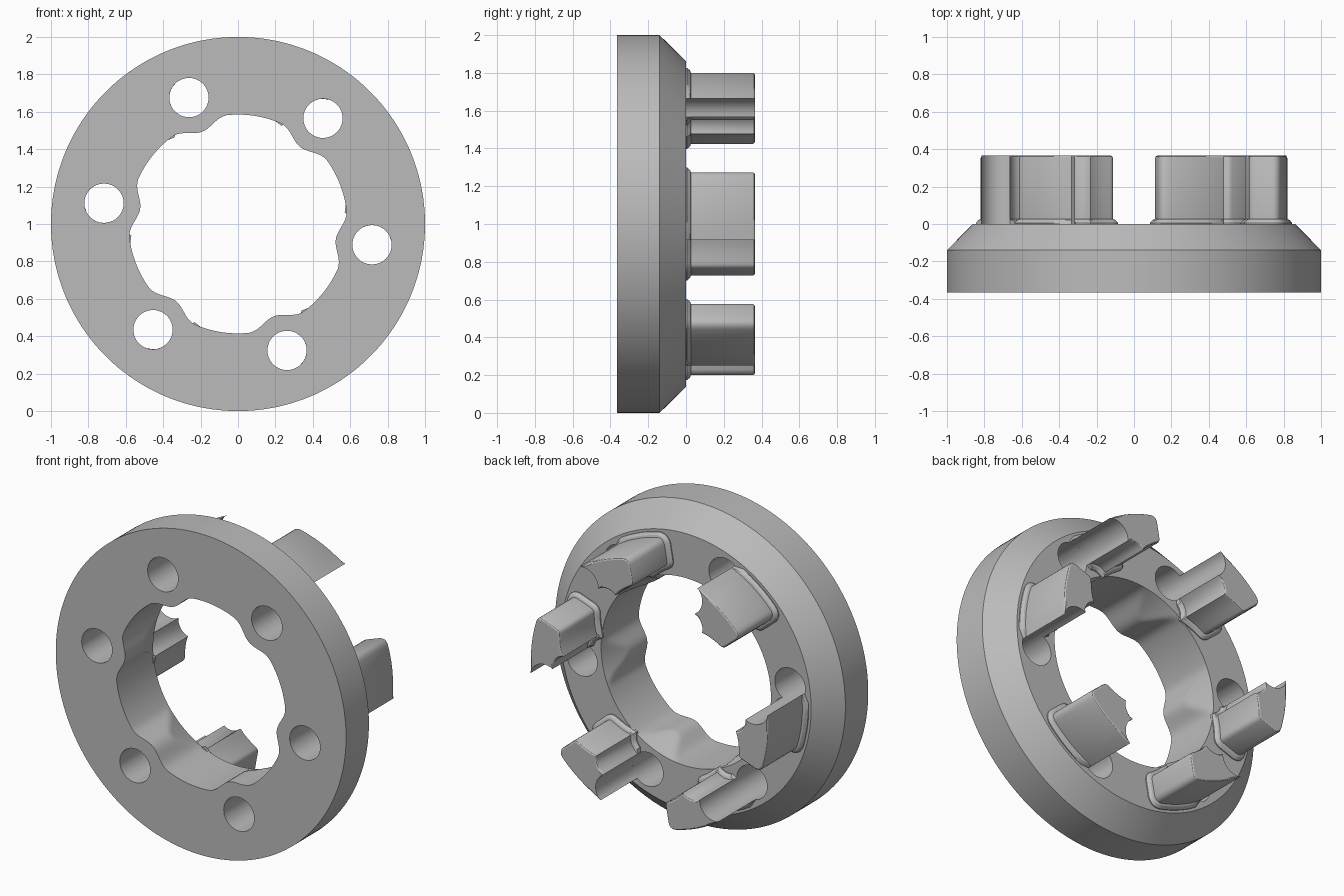
import bpy, bmesh, math
from math import sin, cos, radians, degrees, pi
from mathutils import Vector

if "Cube" in bpy.data.objects:
    bpy.data.objects.remove(bpy.data.objects["Cube"])

CENTRE_Z = 1.0
BORE, TOOTH_R = 0.585, 0.82
HOLE_R, HOLE_DIST, HOLE_ANGLE = 0.105, 0.725, -8.8
SEGMENTS = 180

grey = bpy.data.materials.new("grey metal")
grey.use_nodes = True
grey.diffuse_color = (0.5, 0.5, 0.5, 1)
grey.node_tree.nodes["Principled BSDF"].inputs["Base Color"].default_value = (0.5, 0.5, 0.5, 1)


def polar(angle, r):
    return Vector((r * cos(radians(angle)), r * sin(radians(angle))))


def loft(bm, loops, closed=False):
    """Bridge loops of points; cap the two ends unless closed."""
    rows = [[bm.verts.new(p) for p in loop] for loop in loops]
    pairs = list(zip(rows, rows[1:]))
    if closed:
        pairs.append((rows[-1], rows[0]))
    else:
        bm.faces.new(rows[0])
        bm.faces.new(rows[-1])
    for a, b in pairs:
        n = len(a)
        for i in range(n):
            bm.faces.new((a[i], a[(i + 1) % n], b[(i + 1) % n], b[i]))
    bmesh.ops.recalc_face_normals(bm, faces=bm.faces[:])


def finish(bm, name):
    mesh = bpy.data.meshes.new(name)
    bm.to_mesh(mesh)
    bm.free()
    mesh.materials.append(grey)
    obj = bpy.data.objects.new(name, mesh)
    bpy.context.collection.objects.link(obj)
    return obj


def activate(obj):
    bpy.ops.object.select_all(action='DESELECT')
    obj.select_set(True)
    bpy.context.view_layer.objects.active = obj


def smooth(obj):
    activate(obj)
    bpy.ops.object.shade_smooth_by_angle(angle=radians(28))


def circle(r, y):
    return [(r * cos(2 * pi * i / SEGMENTS), y, CENTRE_Z + r * sin(2 * pi * i / SEGMENTS))
            for i in range(SEGMENTS)]


# Bore wall: bulges inward beside each hole, trimmed by a shallow cone at the back
def bore_loop(y):
    points = []
    for i in range(SEGMENTS):
        angle = 360 * i / SEGMENTS
        delta = (angle - HOLE_ANGLE + 30) % 60 - 30
        r = BORE
        if abs(delta) < 16:
            r -= 0.056 * cos(radians(delta / 16 * 90)) ** 2
        r = max(r, BORE + 0.3 * min(y, 0))
        p = polar(angle, r)
        points.append((p.x, y, CENTRE_Z + p.y))
    return points


# Flange ring with chamfered back rim
bm = bmesh.new()
loops = [circle(1, -0.365), circle(1, -0.14), circle(0.862, 0)]
loops += [bore_loop(-0.02 * k) for k in range(11)] + [bore_loop(-0.365)]
loft(bm, loops, closed=True)
ring = finish(bm, "flange_ring")

# Through holes
bm = bmesh.new()
for k in range(6):
    c = polar(HOLE_ANGLE + 60 * k, HOLE_DIST)
    part = bmesh.new()
    loft(part, [[(c.x + HOLE_R * cos(t * pi / 24), y, CENTRE_Z + c.y + HOLE_R * sin(t * pi / 24))
                 for t in range(48)] for y in (-0.5, 0.2)])
    temp = bpy.data.meshes.new("temp")
    part.to_mesh(temp)
    part.free()
    bm.from_mesh(temp)
    bpy.data.meshes.remove(temp)
cutter = finish(bm, "hole_cutter")
cutter.hide_render = True
cut = ring.modifiers.new("holes", 'BOOLEAN')
cut.operation, cut.solver, cut.object = 'DIFFERENCE', 'EXACT', cutter
activate(ring)
bpy.ops.object.modifier_apply(modifier=cut.name)
bpy.data.objects.remove(cutter)
smooth(ring)


def curve(a, control, b, steps):
    """Quadratic curve from a to b, without its last point."""
    return [a * (1 - t) ** 2 + control * 2 * t * (1 - t) + b * t * t
            for t in (i / steps for i in range(steps))]


# Tooth cross-section, counter-clockwise, starting on the outer arc
def tooth_section():
    end_out, end_in = polar(20.5, TOOTH_R), polar(20.5, 0.655)
    ridge, cusp = polar(7, 0.598), polar(-1.8, 0.665)
    pts = [polar(a, TOOTH_R) for a in (-6, -2, 2, 6, 10, 14)]
    pts += curve(polar(17, TOOTH_R), end_out, polar(20.5, 0.765), 6)
    pts += curve(polar(20.5, 0.68), end_in, polar(18.5, 0.648), 4)
    pts += curve(polar(18.5, 0.648), polar(12, 0.628), ridge, 4)
    pts += curve(ridge, polar(5, 0.655), cusp, 6)
    # concave side following the hole
    c = polar(HOLE_ANGLE, HOLE_DIST)
    start = math.atan2(*(cusp - c).yx)
    stop = math.atan2(*(pts[0] - c).yx)
    free = len(pts)
    pts += [c + HOLE_R * Vector((cos(t), sin(t)))
            for t in (start + (stop - start) * i / 10 for i in range(10))]
    return pts, free


def offset(pts, amount, free):
    """Grow the section, leaving the points along the hole in place."""
    out = []
    for i, p in enumerate(pts):
        if i == 0 or i >= free:
            out.append(p)
            continue
        a = (p - pts[i - 1]).normalized()
        b = (pts[(i + 1) % len(pts)] - p).normalized()
        n = Vector((a.y + b.y, -a.x - b.x)).normalized()
        out.append(p + n * amount)
    return out


# Six teeth with flared roots and softened tips
section, free = tooth_section()
levels = [(-0.01, 0.026), (0.006, 0.026), (0.022, 0.012), (0.026, 0),
          (0.353, 0), (0.361, -0.004), (0.365, -0.011)]
for k in range(6):
    turn = radians(60 * k)
    bm = bmesh.new()
    loops = []
    for y, grow in levels:
        loop = []
        for p in offset(section, grow, free):
            loop.append((p.x * cos(turn) - p.y * sin(turn), y,
                         CENTRE_Z + p.x * sin(turn) + p.y * cos(turn)))
        loops.append(loop)
    loft(bm, loops)
    smooth(finish(bm, "tooth_%d" % (k + 1)))
